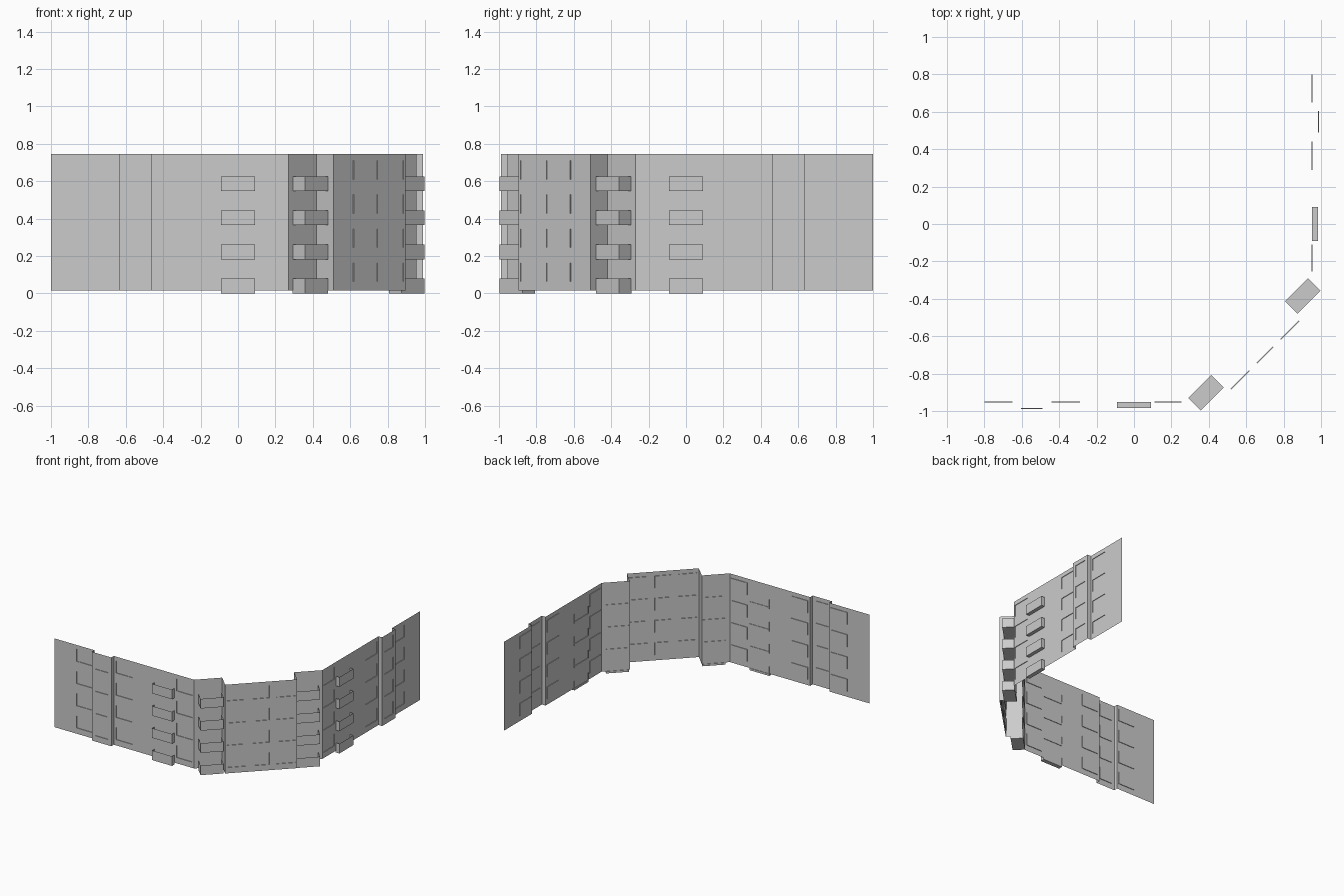
import bpy, bmesh
from mathutils import Vector

if "Cube" in bpy.data.objects:
    bpy.data.objects.remove(bpy.data.objects["Cube"])

Z0, Z1, FLOOR = 0.016, 0.745, 0.1825
RECESS = 0.005
UP = Vector((0, 0, 1))


def finish(name, bm):
    me = bpy.data.meshes.new(name)
    bm.to_mesh(me)
    bm.free()
    ob = bpy.data.objects.new(name, me)
    bpy.context.collection.objects.link(ob)
    return ob


def quad(bm, *pts):
    bm.faces.new([bm.verts.new(p) for p in pts])


def flip(p):
    """Mirror a plan point across the building's diagonal."""
    return (-p[1], -p[0])


def wall(name, a, b, windows=()):
    """Single-sheet wall from a to b with shallow window recesses on four floors."""
    a, b = Vector((*a, 0)), Vector((*b, 0))
    d = (b - a).normalized()
    n = d.cross(UP)
    length = (b - a).length
    us = sorted({0, length, *[u for w in windows for u in w]})
    rows = [(0.063 + i * FLOOR, 0.163 + i * FLOOR) for i in range(4)]
    zs = sorted({Z0, Z1, *[z for r in rows for z in r]}) if windows else [Z0, Z1]
    bm = bmesh.new()
    for u0, u1 in zip(us, us[1:]):
        for z0, z1 in zip(zs, zs[1:]):
            c = [a + d * u + UP * z for u, z in ((u0, z0), (u1, z0), (u1, z1), (u0, z1))]
            if (u0, u1) in windows and (z0, z1) in rows:
                k = [p - n * RECESS for p in c]
                quad(bm, *k)
                for i in range(4):
                    j = (i + 1) % 4
                    quad(bm, c[i], c[j], k[j], k[i])
            else:
                quad(bm, *c)
    bmesh.ops.remove_doubles(bm, verts=bm.verts, dist=1e-5)
    finish(name, bm)


def balconies(name, a, b, depth):
    """Stack of four open balconies: a floor slab with a sheet parapet on three sides."""
    a, b = Vector((*a, 0)), Vector((*b, 0))
    n = (b - a).normalized().cross(UP)
    bm = bmesh.new()
    for i in range(4):
        z = UP * (i * FLOOR)
        lo = [p + z for p in (a - n * 0.004, a + n * depth, b + n * depth, b - n * 0.004)]
        mid = [p + UP * 0.016 for p in lo]
        top = [p + UP * 0.079 for p in lo]
        quad(bm, *reversed(lo))
        quad(bm, *mid)
        for s in range(4):
            e = (s + 1) % 4
            quad(bm, lo[s], lo[e], mid[e], mid[s])
            if s < 3:
                quad(bm, mid[s], mid[e], top[e], top[s])
    bmesh.ops.remove_doubles(bm, verts=bm.verts, dist=1e-5)
    bmesh.ops.recalc_face_normals(bm, faces=bm.faces)
    finish(name, bm)


# one wing of the plan: name, start, end, window spans along the wall
Y, YB = -0.955, -0.988
wing = [
    ("end_wall", (-1, Y), (-0.635, Y), [(0.2, 0.35)]),
    ("bay_outer_return", (-0.635, Y), (-0.635, YB), []),
    ("bay_wall", (-0.635, YB), (-0.46, YB), [(0.03, 0.145)]),
    ("bay_inner_return", (-0.46, YB), (-0.46, Y), []),
    ("main_wall", (-0.46, Y), (0.27, Y), [(0.02, 0.17), (0.57, 0.715)]),
    ("recessed_corner_wall", (0.27, Y), (0.42, -0.805), []),
    ("corner_return", (0.42, -0.805), (0.51, -0.895), []),
]
for name, a, b, wins in wing:
    wall("front_" + name, a, b, wins)
    length = (Vector(b) - Vector(a)).length
    mirrored = [(length - u1, length - u0) for u0, u1 in wins]
    wall("right_" + name, flip(b), flip(a), mirrored)

# projecting wall across the corner
wall("corner_wall", (0.51, -0.895), (0.895, -0.51),
     [(0.014, 0.155), (0.21, 0.334), (0.39, 0.531)])

# balcony stacks on both wings and both corner recesses
for name, a, b, depth in (("wing_balconies", (-0.09, Y), (0.09, Y), 0.03),
                          ("corner_balconies", (0.293, -0.932), (0.416, -0.809), 0.091)):
    balconies("front_" + name, a, b, depth)
    balconies("right_" + name, flip(b), flip(a), depth)
